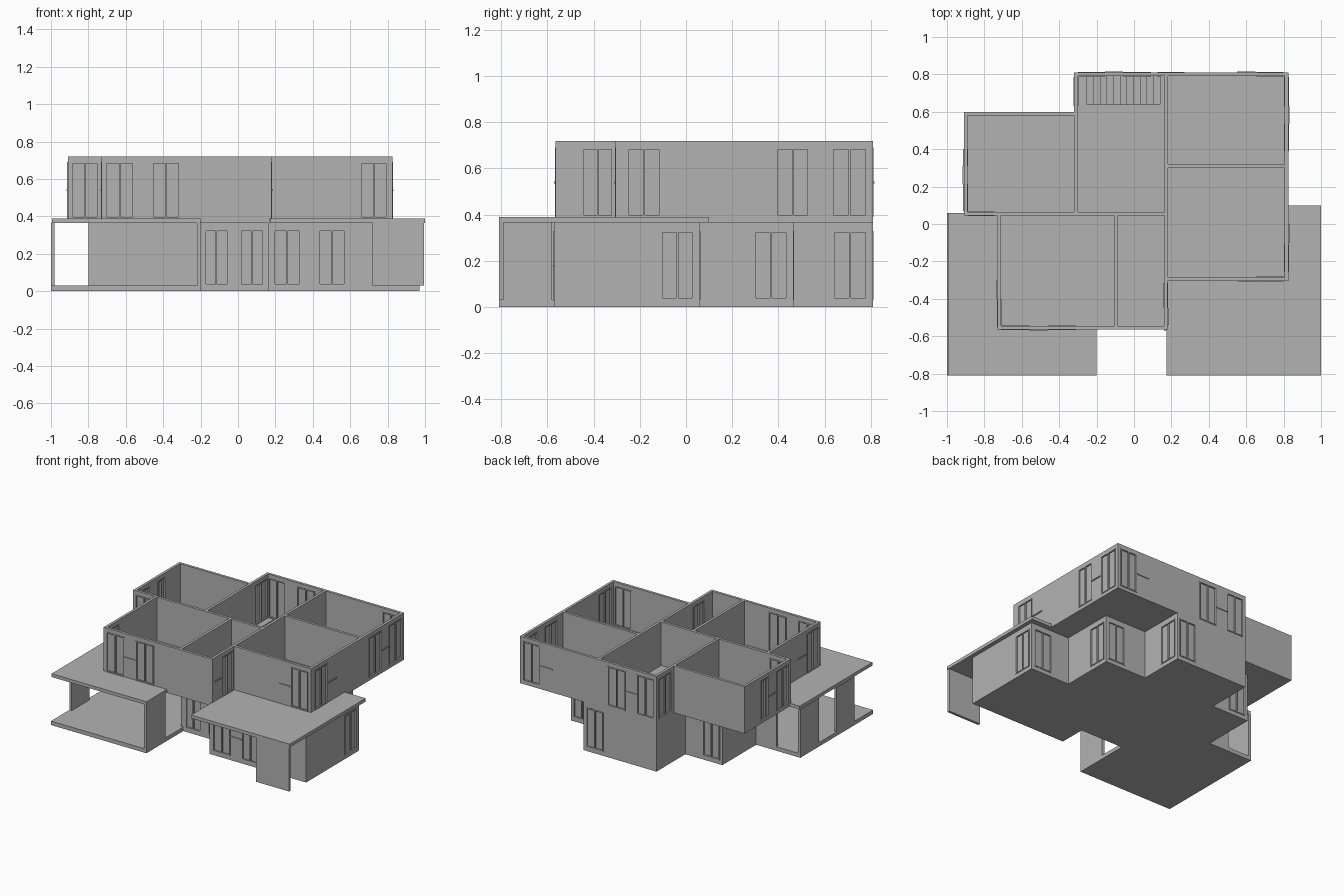
import bpy
import bmesh

cube = bpy.data.objects.get("Cube")
if cube:
    bpy.data.objects.remove(cube)

T = 0.02                       # wall thickness
GROUND = (0.03, 0.365)         # wall heights of each storey
UPPER = (0.39, 0.72)
SLAB = (0.365, 0.39)

plaster = bpy.data.materials.new("light_grey_plaster")
plaster.use_nodes = True
grey = (0.45, 0.45, 0.45, 1)
plaster.diffuse_color = grey
plaster.node_tree.nodes["Principled BSDF"].inputs["Base Color"].default_value = grey


def box(bm, xs, ys, zs):
    """Add an axis-aligned box from three (low, high) ranges."""
    geo = bmesh.ops.create_cube(bm, size=1)
    for v in geo["verts"]:
        for i, rng in enumerate((xs, ys, zs)):
            v.co[i] = max(rng) if v.co[i] > 0 else min(rng)


def finish(name, bm):
    mesh = bpy.data.meshes.new(name)
    bm.to_mesh(mesh)
    bm.free()
    mesh.materials.append(plaster)
    obj = bpy.data.objects.new(name, mesh)
    bpy.context.collection.objects.link(obj)


def boxes(name, *parts):
    bm = bmesh.new()
    for part in parts:
        box(bm, *part)
    finish(name, bm)


def wall(name, axis, face, out, span, zs, windows=(), rails=()):
    """Wall along an axis with its outer face at `face`, cut by windows."""
    bm, frames = bmesh.new(), bmesh.new()

    def add(target, along, depth, heights):
        across = (face - out * depth[0], face - out * depth[1])
        pair = (along, across) if axis == "x" else (across, along)
        box(target, *pair, heights)

    z0, z1 = zs
    head = z0 + 0.3
    cursor = span[0]
    for a, b in sorted(windows):
        add(bm, (cursor, a), (0, T), zs)
        add(bm, (a, b), (0, T), (head, z1))
        cursor = b
        # Frame bars, middle bar and recessed pane
        f, deep = 0.008, (-0.003, T + 0.003)
        mid = (a + b) / 2
        for left in (a, mid - f / 2, b - f):
            add(frames, (left, left + f), deep, (z0, head))
        for low in (z0, head - f):
            add(frames, (a, b), deep, (low, low + f))
        add(frames, (a, b), (0.008, 0.012), (z0, head))
    add(bm, (cursor, span[1]), (0, T), zs)
    # Slim rails beside the windows
    for a, b in rails:
        add(frames, (a, b), (-0.006, 0), (z0 + 0.145, z0 + 0.153))
    finish(name, bm)
    if windows:
        finish(name + "_windows", frames)
    else:
        frames.free()


# Ground slabs
base = (0, 0.03)
boxes("ground_floor_slab",
      ((0.16, 0.97), (-0.57, 0.06), base),
      ((-0.2, 0.16), (-0.37, 0.06), base),
      ((-0.63, 0.64), (0.06, 0.465), base),
      ((-0.32, 0.29), (0.465, 0.81), base))
boxes("terrace_floor", ((-1, -0.2), (-0.81, 0.06), base))

# Ground storey walls
wall("lounge_front", "x", -0.57, -1, (0.16, 0.97), GROUND,
     [(0.19, 0.335), (0.43, 0.575)], [(0.335, 0.43)])
wall("lounge_left", "y", 0.97, 1, (-0.57, 0.06), GROUND, [(-0.11, 0.035)])
wall("lounge_right", "y", 0.16, -1, (-0.57, -0.37), GROUND)
wall("lounge_back", "x", 0.06, 1, (0.64, 0.97), GROUND, [(0.79, 0.945)])
wall("entry_front", "x", -0.37, -1, (-0.2, 0.16), GROUND,
     [(-0.18, -0.05), (0.01, 0.14)])
wall("middle_left", "y", 0.64, 1, (0.06, 0.465), GROUND, [(0.295, 0.44)])
wall("middle_back_left", "x", 0.465, 1, (0.29, 0.64), GROUND, [(0.475, 0.62)])
wall("middle_back_right", "x", 0.465, 1, (-0.63, -0.32), GROUND, [(-0.61, -0.465)])
wall("middle_right", "y", -0.63, -1, (0.06, 0.465), GROUND)
wall("rear_left", "y", 0.29, 1, (0.465, 0.81), GROUND, [(0.635, 0.785)])
wall("rear_back", "x", 0.81, 1, (-0.32, 0.29), GROUND, [(0.125, 0.27)])
wall("rear_right", "y", -0.32, -1, (0.465, 0.81), GROUND)

# Terrace walls and the free-standing front fin
wall("terrace_back", "x", 0.06, 1, (-0.8, -0.2), GROUND)
wall("terrace_house_side", "y", -0.2, 1, (-0.37, 0.06), GROUND)
wall("terrace_front_screen", "y", -0.2, 1, (-0.81, -0.58), GROUND)
for number, span in enumerate(((-0.59, -0.375), (-0.165, 0.06))):
    wall("terrace_outer_screen_%d" % number, "y", -1, -1, span, GROUND)
wall("porch_fin", "x", -0.81, -1, (0.72, 0.995), GROUND)

# Flat roofs over terrace and porch
boxes("terrace_roof", ((-0.995, -0.2), (-0.81, 0.06), SLAB))
boxes("porch_roof", ((0.175, 1), (-0.81, 0.1), SLAB))

# Upper floor, left open over the stairs
boxes("upper_floor",
      ((-0.91, -0.32), (0.05, 0.6), SLAB),
      ((-0.32, 0.17), (0.05, 0.64), SLAB),
      ((-0.32, -0.25), (0.64, 0.81), SLAB),
      ((0.14, 0.17), (0.64, 0.81), SLAB),
      ((-0.25, 0.14), (0.79, 0.81), SLAB),
      ((0.17, 0.825), (-0.305, 0.81), SLAB),
      ((-0.73, 0.17), (-0.565, 0.05), SLAB))

# Upper outer walls
wall("bedroom_front", "x", -0.565, -1, (-0.73, 0.18), UPPER,
     [(-0.71, -0.555), (-0.46, -0.31)], [(-0.555, -0.46)])
wall("bedroom_right", "y", -0.73, -1, (-0.565, 0.05), UPPER,
     [(-0.55, -0.405)], [(-0.4, -0.3)])
wall("bath_left", "y", 0.18, 1, (-0.565, -0.305), UPPER,
     [(-0.45, -0.315)], [(-0.54, -0.45)])
wall("study_front", "x", -0.305, -1, (0.16, 0.825), UPPER,
     [(0.655, 0.8)], [(0.56, 0.65)])
wall("study_left", "y", 0.825, 1, (-0.305, 0.31), UPPER,
     [(-0.255, -0.11)], [(-0.1, 0)])
wall("rear_bedroom_left", "y", 0.825, 1, (0.31, 0.81), UPPER,
     [(0.39, 0.535), (0.63, 0.785)], [(0.535, 0.63)])
wall("upper_back", "x", 0.81, 1, (-0.32, 0.825), UPPER,
     [(-0.3, -0.155), (-0.06, 0.09), (0.655, 0.8)],
     [(-0.155, -0.06), (0.55, 0.65)])
wall("stair_hall_right", "y", -0.32, -1, (0.05, 0.81), UPPER, [(0.63, 0.785)])
wall("side_bedroom_back", "x", 0.6, 1, (-0.91, -0.32), UPPER)
wall("side_bedroom_right", "y", -0.91, -1, (0.045, 0.6), UPPER,
     [(0.07, 0.215), (0.31, 0.4)], [(0.215, 0.31)])
wall("side_bedroom_front", "x", 0.045, -1, (-0.91, 0.17), UPPER, [(-0.89, -0.745)])

# Upper partitions
wall("bath_partition", "y", -0.107, -1, (-0.565, 0.05), UPPER)
wall("hall_partition", "y", 0.163, -1, (-0.305, 0.81), UPPER)
wall("study_partition", "x", 0.3, -1, (0.17, 0.825), UPPER)

# Staircase climbing towards the right
bm = bmesh.new()
steps = 11
run = 0.39 / steps
for i in range(steps):
    top = 0.03 + 0.36 * (i + 1) / (steps + 1)
    x = 0.14 - i * run
    box(bm, (x - run, x), (0.64, 0.79), (max(0.03, top - 0.06), top))
finish("staircase", bm)
